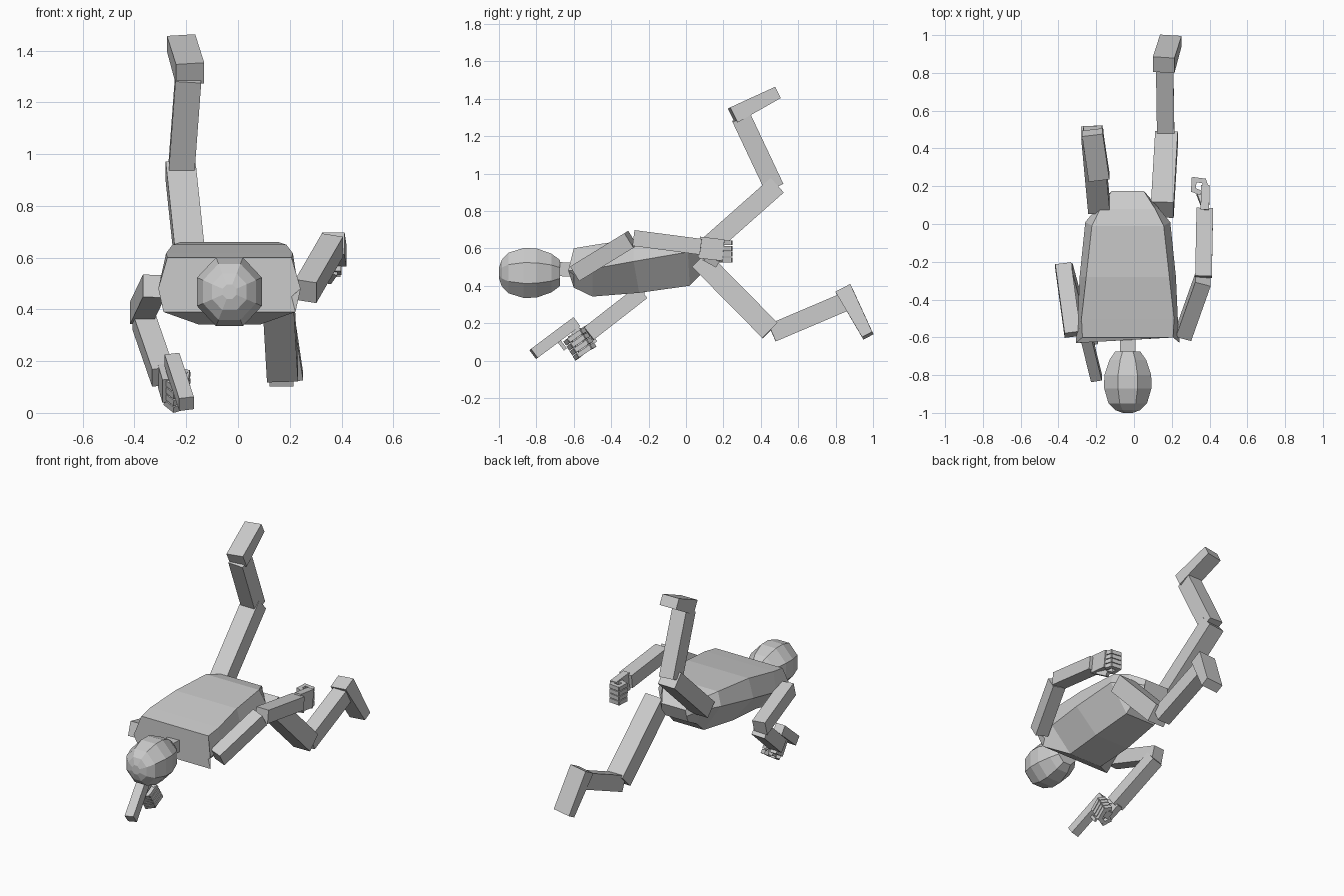
import bpy, bmesh, math
from mathutils import Vector as V

if "Cube" in bpy.data.objects:
    bpy.data.objects.remove(bpy.data.objects["Cube"])


def finish(name, bm):
    bmesh.ops.recalc_face_normals(bm, faces=bm.faces)
    me = bpy.data.meshes.new(name)
    bm.to_mesh(me)
    bm.free()
    ob = bpy.data.objects.new(name, me)
    bpy.context.collection.objects.link(ob)
    return ob


def loft(name, rings):
    """Skin closed rings of points and cap both ends."""
    bm = bmesh.new()
    rows = [[bm.verts.new(p) for p in r] for r in rings]
    n = len(rows[0])
    for a, b in zip(rows, rows[1:]):
        for i in range(n):
            j = (i + 1) % n
            bm.faces.new((a[i], a[j], b[j], b[i]))
    bm.faces.new(rows[0])
    bm.faces.new(rows[-1])
    return finish(name, bm)


def add_bar(bm, a, b, w, t, hint=(1, 0, 0), taper=1.0):
    """Box from a to b, w wide along hint and t thick."""
    a, b = V(a), V(b)
    d = (b - a).normalized()
    s = V(hint)
    s = (s - d * s.dot(d)).normalized()
    u = d.cross(s)
    ends = []
    for p, k in ((a, 1.0), (b, taper)):
        ends.append([bm.verts.new(p + s * (w / 2 * i) + u * (t * k / 2 * j))
                     for i, j in ((-1, -1), (1, -1), (1, 1), (-1, 1))])
    p, q = ends
    for i in range(4):
        j = (i + 1) % 4
        bm.faces.new((p[i], p[j], q[j], q[i]))
    bm.faces.new(p[::-1])
    bm.faces.new(q)


def bar(name, *args, **kw):
    bm = bmesh.new()
    add_bar(bm, *args, **kw)
    return finish(name, bm)


def fingers(name, path, start, end, up, size, count=4):
    """Row of curled fingers: one path repeated from start to end."""
    bm = bmesh.new()
    for i in range(count):
        o = V(start).lerp(V(end), i / (count - 1))
        pts = [V(p) + o for p in path]
        for a, b in zip(pts, pts[1:]):
            e = (b - a).normalized() * size * 0.4
            add_bar(bm, a - e, b + e, size, size, hint=up)
    return finish(name, bm)


# torso: six-sided sections (y, z, half width) for top, middle, bottom
sections = [
    ((-.60, .60, .24), (-.63, .48, .275), (-.60, .39, .255)),
    ((-.50, .617, .245), (-.50, .49, .265), (-.50, .342, .12)),
    ((-.28, .65, .22), (-.28, .53, .255), (-.25, .362, .125)),
    ((-.01, .66, .19), (.01, .58, .225), (.02, .40, .11)),
    ((.08, .64, .145), (.10, .57, .15), (.08, .46, .10)),
    ((.175, .58, .085), (.17, .54, .09), (.14, .49, .08)),
]
cx = -.033
loft("torso", [[(cx + s * w, y, z) for s, (y, z, w) in
                ((-1, t), (1, t), (1, m), (1, b), (-1, b), (-1, m))]
               for t, m, b in sections])

# head: eight-sided barrel along y
head = [(-.675, .075), (-.72, .11), (-.80, .14), (-.87, .141),
        (-.95, .115), (-.985, .075), (-1.0, .03)]
loft("head", [[(-.033 + r * .96 * math.cos(math.pi * (i + .5) / 4), y,
                .468 + r * 1.02 * math.sin(math.pi * (i + .5) / 4)) for i in range(8)]
              for y, r in head])
bar("neck", (-.033, -.70, .49), (-.033, -.60, .485), .08, .075)

# raised leg
bar("raised_thigh", (-.185, .09, .585), (-.222, .485, .935), .115, .105)
bar("raised_shin", (-.22, .472, .925), (-.192, .295, 1.30), .10, .105)
bar("raised_foot", (-.185, .25, 1.31), (-.22, .485, 1.43), .11, .09, taper=.75)

# lowered leg
bar("lowered_thigh", (.15, .075, .54), (.172, .45, .16), .12, .115)
bar("lowered_shin", (.168, .46, .148), (.162, .86, .318), .092, .10)
bar("lowered_foot", (.157, .842, .382), (.195, .972, .133), .115, .09, taper=.68)

# trailing arm
bar("trailing_upper_arm", (.262, -.585, .47), (.365, -.295, .648), .085, .092)
bar("trailing_forearm", (.368, -.28, .655), (.375, .08, .608), .088, .085)
bar("trailing_palm", (.375, .07, .605), (.378, .20, .59), .045, .115)
fingers("trailing_fingers",
        [(.38, .20, 0), (.37, .228, 0), (.318, .235, 0), (.315, .18, 0), (.345, .168, 0)],
        (0, 0, .63), (0, 0, .538), (0, 0, 1), .026)
bar("trailing_thumb", (.37, .10, .55), (.345, .165, .515), .03, .035)

# leading arm
bar("leading_upper_arm", (-.325, -.585, .49), (-.375, -.22, .385), .085, .09)
bar("leading_forearm", (-.367, -.24, .362), (-.29, -.525, .14), .085, .085)

# leading fist wrapped round a handle
bar("leading_palm", (-.29, -.505, .145), (-.272, -.60, .085), .04, .105)
fingers("leading_fingers",
        [(-.27, -.035, -.025), (-.245, -.06, -.045), (-.205, -.045, -.033), (-.20, .01, .005),
         (-.225, .025, .012)],
        (0, -.575, .145), (0, -.525, .065), (0, .5, -.8), .026)
bar("leading_thumb", (-.28, -.53, .15), (-.235, -.575, .16), .03, .03)

# hand-held block with grip and guard
bar("held_block", (-.255, -.588, .205), (-.199, -.815, .035), .058, .06)
bar("held_grip", (-.25, -.60, .18), (-.24, -.535, .05), .04, .05)
bar("held_guard", (-.235, -.68, .105), (-.238, -.645, .06), .015, .02)
